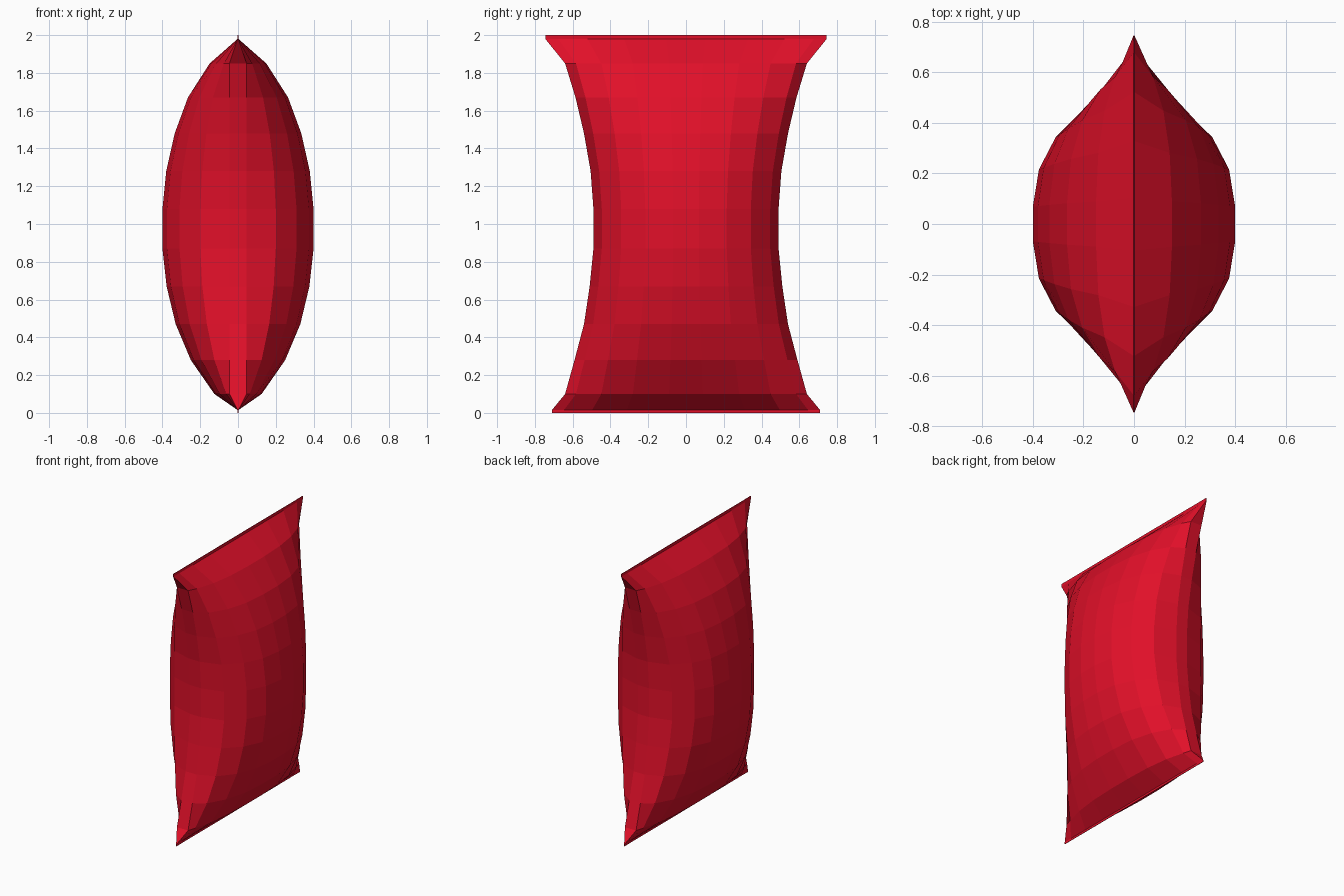
import bpy, bmesh

if "Cube" in bpy.data.objects:
    bpy.data.objects.remove(bpy.data.objects["Cube"])

# Levels of the pillow bag: height, half width (y), half thickness (x)
LEVELS = [
    (0.00, 0.71, 0.002), (0.015, 0.71, 0.002), (0.10, 0.64, 0.125),
    (0.28, 0.59, 0.25), (0.47, 0.54, 0.33), (0.67, 0.51, 0.378),
    (0.87, 0.49, 0.40), (1.08, 0.49, 0.40), (1.28, 0.505, 0.38),
    (1.48, 0.54, 0.335), (1.67, 0.585, 0.265), (1.85, 0.64, 0.15),
    (1.98, 0.745, 0.002), (2.00, 0.745, 0.002),
]
# Quarter cross-section as fractions of thickness and width, centre to side
QUARTER = [(1.0, 0.14), (0.94, 0.44), (0.775, 0.70), (0.5, 0.91)]
SIDE_HALF = 0.045  # half width of the narrow side panel


def ring(width, thick):
    """Closed outline of the bag at one level, mirrored from one quarter."""
    q = [(thick * fx, width * fy) for fx, fy in QUARTER]
    q.append((min(SIDE_HALF, thick), width))
    half = q + [(-x, y) for x, y in reversed(q)]
    return half + [(-x, -y) for x, y in half]


# Loft the levels into one closed skin
bm = bmesh.new()
rings = [[bm.verts.new((x, y, z)) for x, y in ring(w, t)] for z, w, t in LEVELS]
for low, high in zip(rings, rings[1:]):
    n = len(low)
    for i in range(n):
        j = (i + 1) % n
        bm.faces.new((low[i], low[j], high[j], high[i]))
bm.faces.new(list(reversed(rings[0])))
bm.faces.new(rings[-1])
bmesh.ops.recalc_face_normals(bm, faces=bm.faces)

mesh = bpy.data.meshes.new("snack_bag")
bm.to_mesh(mesh)
bm.free()
bag = bpy.data.objects.new("snack_bag", mesh)
bpy.context.collection.objects.link(bag)

# Red foil
red = bpy.data.materials.new("red_foil")
red.diffuse_color = (0.75, 0.005, 0.022, 1.0)
red.use_nodes = True
red.node_tree.nodes["Principled BSDF"].inputs["Base Color"].default_value = red.diffuse_color
mesh.materials.append(red)
